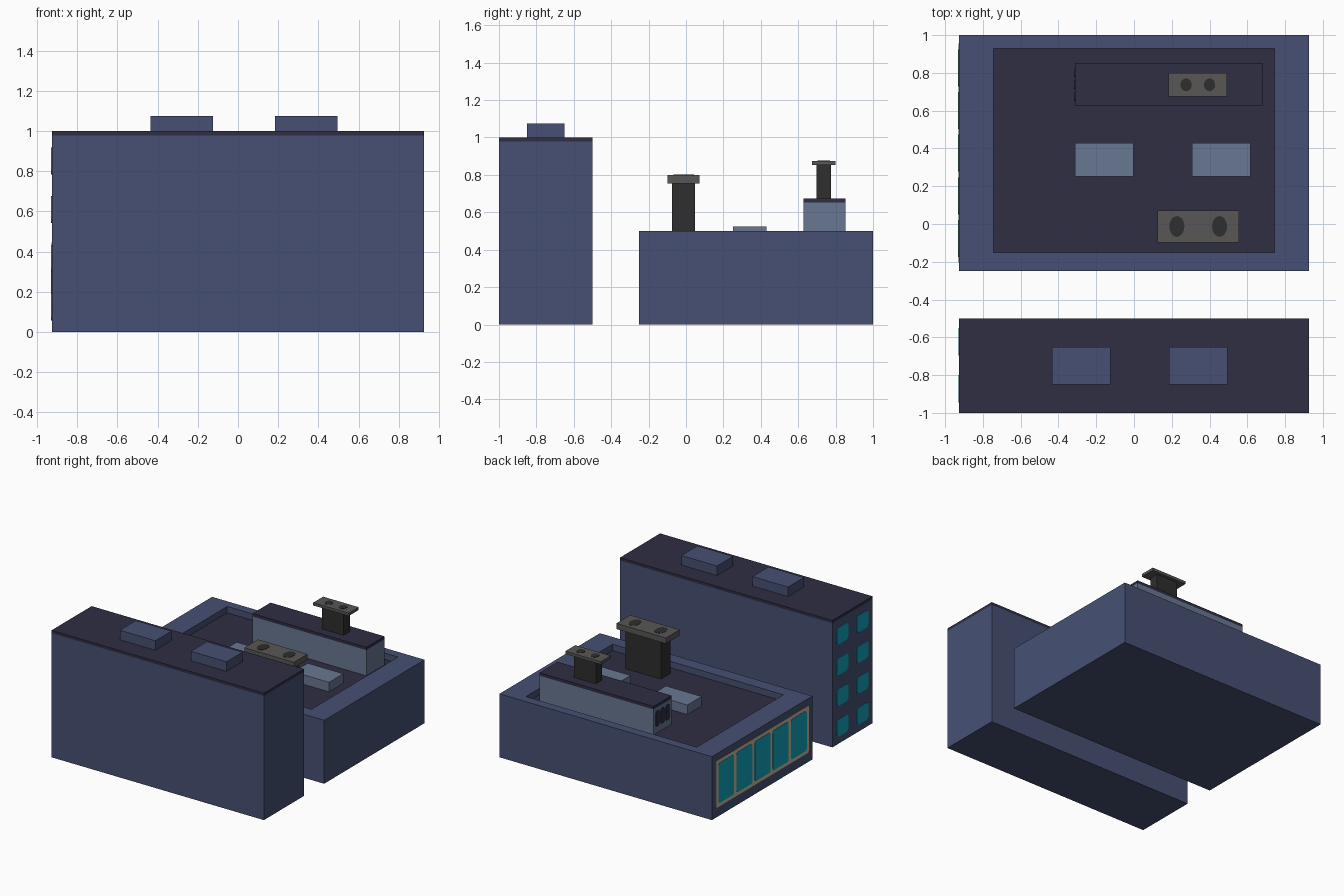
import bpy, bmesh, math

if "Cube" in bpy.data.objects:
    bpy.data.objects.remove(bpy.data.objects["Cube"])

def srgb(r, g, b):
    f = lambda c: c / 12.92 if c <= 0.04045 else ((c + 0.055) / 1.055) ** 2.4
    return tuple(f(c / 255) for c in (r, g, b)) + (1.0,)

def material(name, rgb):
    m = bpy.data.materials.new(name)
    m.diffuse_color = srgb(*rgb)
    m.use_nodes = True
    m.node_tree.nodes["Principled BSDF"].inputs["Base Color"].default_value = m.diffuse_color
    return m

WALL = material("wall_blue", (70, 80, 115))
ROOF = material("roof_dark", (46, 46, 68))
PALE = material("pale_slate", (104, 119, 146))
METAL = material("chimney_cap_grey", (88, 87, 86))
SOOT = material("chimney_black", (46, 46, 46))
GLASS = material("glass_teal", (16, 160, 184))
TRIM = material("window_trim", (200, 182, 155))

def finish(bm, name, *mats):
    me = bpy.data.meshes.new(name)
    bmesh.ops.recalc_face_normals(bm, faces=bm.faces)
    bm.to_mesh(me)
    bm.free()
    for m in mats:
        me.materials.append(m)
    ob = bpy.data.objects.new(name, me)
    bpy.context.collection.objects.link(ob)
    return ob

def box_mesh(x, y, z):
    bm = bmesh.new()
    bmesh.ops.create_cube(bm, size=1)
    for v in bm.verts:
        v.co = [r[0] if c < 0 else r[1] for c, r in zip(v.co, (x, y, z))]
    return bm

def box(name, x, y, z, mat):
    return finish(box_mesh(x, y, z), name, mat)

def prism(name, points, offset, mat):
    """Thin plate: outline extruded by an offset vector."""
    bm = bmesh.new()
    face = bm.faces.new([bm.verts.new(p) for p in points])
    ext = bmesh.ops.extrude_face_region(bm, geom=[face], use_keep_orig=True)
    bmesh.ops.translate(bm, vec=offset,
                        verts=[g for g in ext["geom"] if isinstance(g, bmesh.types.BMVert)])
    return finish(bm, name, mat)

def side_plate(name, x, y, z, radius, thick, mat):
    """Rounded rectangle standing proud of a wall that faces -x."""
    pts = []
    corners = ((y[1], z[1], 0), (y[0], z[1], 90), (y[0], z[0], 180), (y[1], z[0], 270))
    for cy, cz, start in corners:
        my = cy + (radius if cy == y[0] else -radius)
        mz = cz + (radius if cz == z[0] else -radius)
        for i in range(5):
            a = math.radians(start + i * 22.5)
            pts.append((x, my + radius * math.cos(a), mz + radius * math.sin(a)))
    prism(name, pts, (-thick, 0, 0), mat)

W = 0.926

# tall front block with dark flat roof
box("tall_block", (-W, W), (-1, -0.5), (0, 0.978), WALL)
box("tall_block_roof", (-W, W), (-1, -0.5), (0.978, 1.0), ROOF)
for i, x in enumerate((-0.435, 0.185)):
    box(f"tall_roof_unit_{i}", (x, x + 0.31), (-0.85, -0.65), (1.0, 1.075), WALL)
for row in range(4):
    for col, y in enumerate((-0.695, -0.945)):
        z = 0.125 + row * 0.242
        side_plate(f"tall_window_{row}_{col}", -W, (y, y + 0.145),
                   (z - 0.067, z + 0.067), 0.03, 0.004, GLASS)

# low rear block with a sunken dark roof
bm = box_mesh((-W, W), (-0.25, 1), (0, 0.5))
bm.faces.ensure_lookup_table()
top = max(bm.faces, key=lambda f: f.calc_center_median().z)
bmesh.ops.inset_individual(bm, faces=[top], thickness=0.1)
for v in top.verts:
    v.co = (math.copysign(0.745, v.co.x), 0.93 if v.co.y > 0.375 else -0.15, 0.5)
ext = bmesh.ops.extrude_discrete_faces(bm, faces=[top])
floor = ext["faces"][0]
for v in floor.verts:
    v.co.z = 0.45
floor.material_index = 1
finish(bm, "low_block", WALL, ROOF)

# shopfront glazing on the low block
side_plate("shopfront_frame", -W, (-0.205, 0.955), (0.075, 0.445), 0.02, 0.003, TRIM)
pitch = (1.16 - 0.03) / 5
for i in range(5):
    y = -0.205 + 0.03 + i * pitch
    side_plate(f"shopfront_pane_{i}", -W, (y, y + pitch - 0.03),
               (0.102, 0.418), 0.02, 0.005, GLASS)

# pale units on the sunken roof
for i, x in enumerate((-0.313, 0.307)):
    box(f"low_roof_unit_{i}", (x, x + 0.31), (0.252, 0.43), (0.45, 0.525), PALE)

# long plant room with dark lid and end vents
box("plant_room", (-0.313, 0.68), (0.627, 0.852), (0.45, 0.652), PALE)
box("plant_room_lid", (-0.313, 0.68), (0.627, 0.852), (0.652, 0.675), ROOF)
for i in range(3):
    y = 0.652 + i * 0.063
    side_plate(f"plant_room_vent_{i}", -0.313, (y, y + 0.048), (0.5, 0.625), 0.02, 0.004, ROOF)

def chimney(name, cx, cy, post, cap, z, flue, spread):
    """Black stack, grey cap and two dark flue openings."""
    def span(c, size):
        return (c - size / 2, c + size / 2)
    box(name + "_stack", span(cx, post[0]), span(cy, post[1]), (z[0], z[1]), SOOT)
    box(name + "_cap", span(cx, cap[0]), span(cy, cap[1]), (z[1], z[2]), METAL)
    for side in (-1, 1):
        pts = [(cx + side * spread + flue[0] * math.cos(a), cy + flue[1] * math.sin(a), z[2])
               for a in (math.tau * k / 16 for k in range(16))]
        prism(f"{name}_flue_{'left' if side < 0 else 'right'}", pts, (0, 0, 0.002), SOOT)

chimney("large_chimney", 0.34, -0.013, (0.31, 0.122), (0.432, 0.17),
        (0.45, 0.755, 0.8), (0.04, 0.055), 0.113)
chimney("small_chimney", 0.338, 0.737, (0.188, 0.076), (0.31, 0.124),
        (0.675, 0.853, 0.875), (0.03, 0.034), 0.062)
